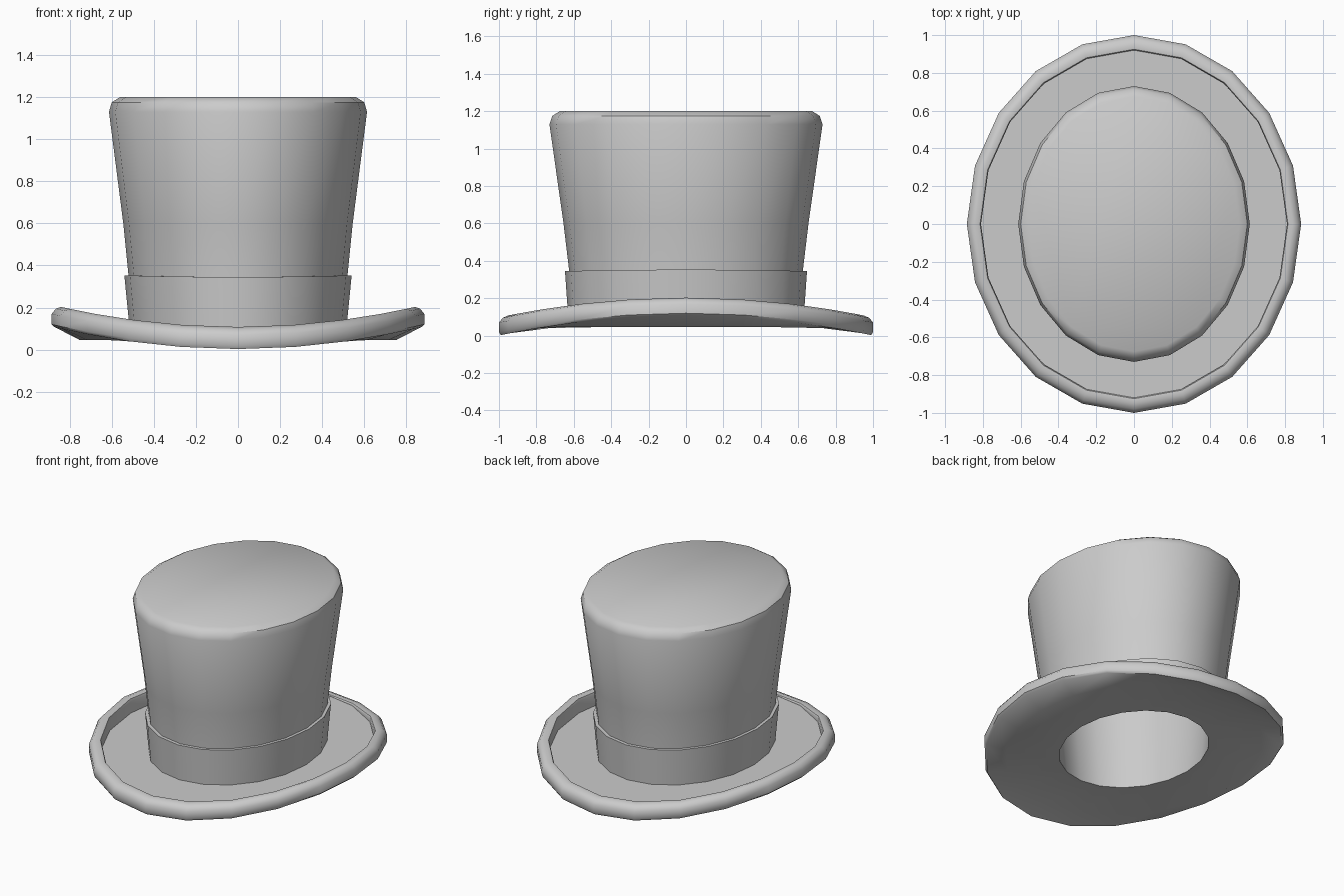
import bpy, bmesh
from math import sin, cos, radians, tau

if "Cube" in bpy.data.objects:
    bpy.data.objects.remove(bpy.data.objects["Cube"])

SIDES = 20


def loft(name, rings, cap_start=False, cap_end=False):
    """Skin oval rings (rx, ry, z, lift); lift raises the ring at its left and right."""
    bm = bmesh.new()
    loops = []
    for rx, ry, z, lift in rings:
        loop = []
        for i in range(SIDES):
            a = tau * i / SIDES
            loop.append(bm.verts.new((rx * sin(a), ry * cos(a), z + lift * sin(a) ** 2)))
        loops.append(loop)
    for lo, hi in zip(loops, loops[1:]):
        for i in range(SIDES):
            j = (i + 1) % SIDES
            bm.faces.new((lo[j], lo[i], hi[i], hi[j]))
    if cap_start:
        bm.faces.new(loops[0])
    if cap_end:
        bm.faces.new(loops[-1][::-1])
    mesh = bpy.data.meshes.new(name)
    bm.to_mesh(mesh)
    bm.free()
    obj = bpy.data.objects.new(name, mesh)
    bpy.context.collection.objects.link(obj)
    bpy.ops.object.select_all(action='DESELECT')
    obj.select_set(True)
    bpy.context.view_layer.objects.active = obj
    bpy.ops.object.shade_smooth_by_angle(angle=radians(40))
    return obj


# Brim: flat plate with a thick rim that curls up at the sides
loft("brim", [
    (0.43, 0.51, 0.045, 0),
    (0.75, 0.86, 0.045, 0),
    (0.872, 0.99, 0.003, 0.105),
    (0.885, 1.00, 0.02, 0.10),
    (0.885, 1.00, 0.07, 0.10),
    (0.865, 0.98, 0.095, 0.10),
    (0.84, 0.95, 0.108, 0.095),
    (0.815, 0.925, 0.105, 0.09),
    (0.81, 0.92, 0.10, 0.08),
    (0.81, 0.92, 0.10, 0),
    (0.50, 0.61, 0.10, 0),
])

# Crown: flared outer wall with rounded top edge
loft("crown", [
    (0.50, 0.61, 0.10, 0),
    (0.52, 0.625, 0.35, 0),
    (0.545, 0.655, 0.60, 0),
    (0.613, 0.73, 1.13, 0),
    (0.60, 0.715, 1.175, 0),
    (0.56, 0.675, 1.20, 0),
], cap_end=True)

# Lining: hollow inside of the crown, open at the bottom
loft("lining", [
    (0.53, 0.65, 1.12, 0),
    (0.465, 0.575, 0.60, 0),
    (0.43, 0.51, 0.045, 0),
], cap_start=True)

# Band: strip around the foot of the crown
loft("hat_band", [
    (0.515, 0.63, 0.10, 0),
    (0.54, 0.647, 0.345, 0.008),
    (0.518, 0.622, 0.345, 0.008),
])
